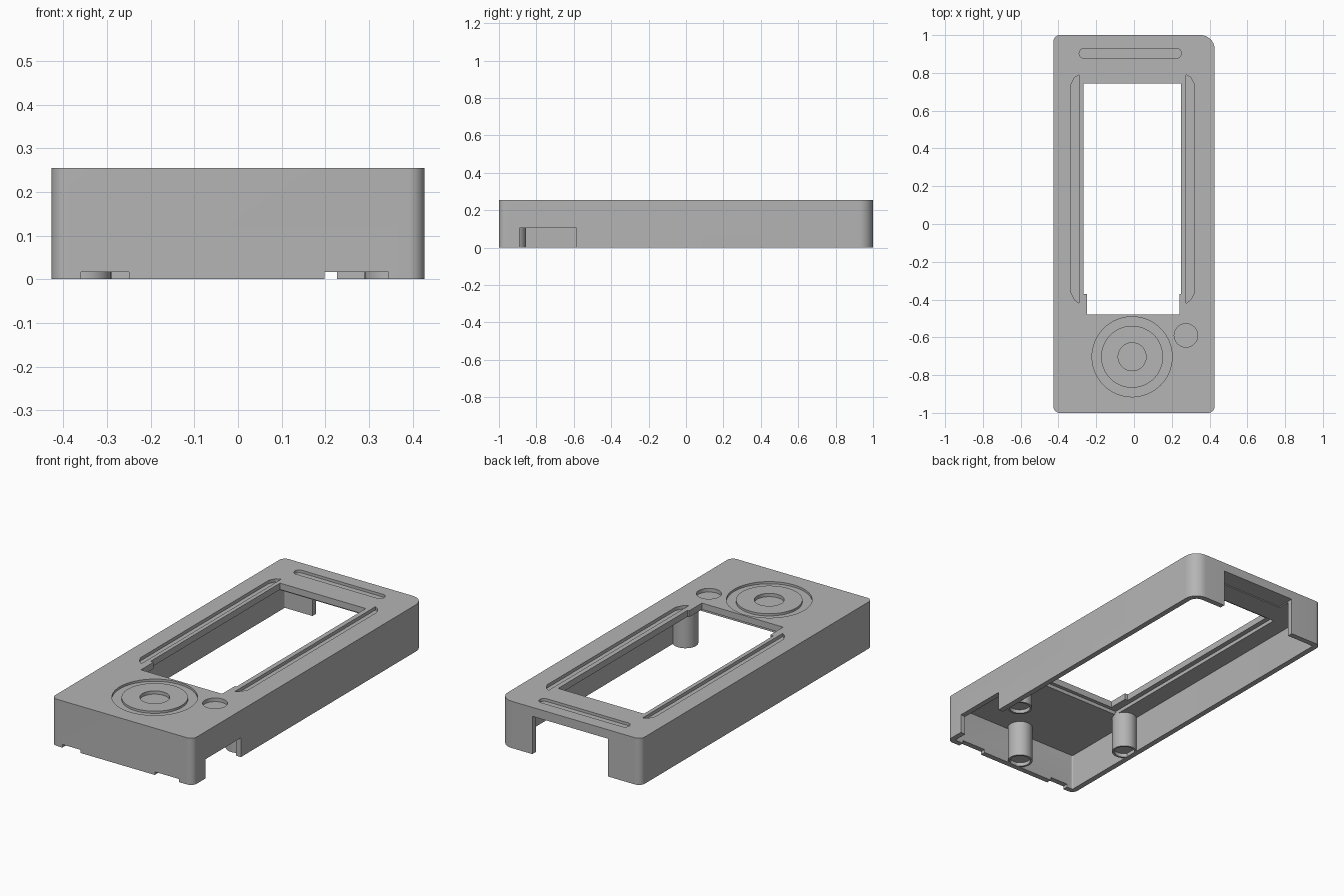
import bpy
import bmesh
from math import cos, sin, pi, radians

cube = bpy.data.objects.get("Cube")
if cube:
    bpy.data.objects.remove(cube, do_unlink=True)

grey = bpy.data.materials.new("matte grey")
grey.use_nodes = True
GREY = (0.46, 0.46, 0.46, 1)
grey.diffuse_color = GREY
grey.node_tree.nodes["Principled BSDF"].inputs["Base Color"].default_value = GREY


def prism(name, outline, z0, z1):
    """Upright solid from a counter-clockwise outline."""
    bm = bmesh.new()
    low = [bm.verts.new((x, y, z0)) for x, y in outline]
    high = [bm.verts.new((x, y, z1)) for x, y in outline]
    bm.faces.new(low[::-1])
    bm.faces.new(high)
    n = len(low)
    for i in range(n):
        j = (i + 1) % n
        bm.faces.new((low[i], low[j], high[j], high[i]))
    mesh = bpy.data.meshes.new(name)
    bm.to_mesh(mesh)
    bm.free()
    mesh.materials.append(grey)
    obj = bpy.data.objects.new(name, mesh)
    bpy.context.collection.objects.link(obj)
    return obj


def arc(cx, cy, r, start, sweep, steps):
    return [(cx + r * cos(start + sweep * i / steps),
             cy + r * sin(start + sweep * i / steps)) for i in range(steps + 1)]


def circle(cx, cy, r, steps=64):
    return arc(cx, cy, r, 0, 2 * pi, steps)[:-1]


def rounded(x0, x1, y0, y1, radii):
    """Rectangle with radii for the back +x, back -x, front -x, front +x corners."""
    a, b, c, d = radii
    return (arc(x1 - a, y1 - a, a, 0, pi / 2, 10) + arc(x0 + b, y1 - b, b, pi / 2, pi / 2, 10)
            + arc(x0 + c, y0 + c, c, pi, pi / 2, 10) + arc(x1 - d, y0 + d, d, 1.5 * pi, pi / 2, 10))


def box(x0, x1, y0, y1):
    return [(x0, y0), (x1, y0), (x1, y1), (x0, y1)]


def combine(target, tool, operation="DIFFERENCE"):
    mod = target.modifiers.new("shape", "BOOLEAN")
    mod.operation = operation
    mod.solver = "EXACT"
    mod.object = tool
    bpy.context.view_layer.objects.active = target
    bpy.ops.object.modifier_apply(modifier=mod.name)
    bpy.data.objects.remove(tool, do_unlink=True)


def cut(target, outline, z0, z1):
    combine(target, prism("cutter", outline, z0, z1))


def finish(obj):
    bpy.ops.object.select_all(action="DESELECT")
    obj.select_set(True)
    bpy.context.view_layer.objects.active = obj
    bpy.ops.object.shade_smooth_by_angle(angle=radians(30))


TOP, CEILING, WALL = 0.255, 0.2, 0.03
HALF = 0.427

# Hollow case, open underneath
case = prism("case", rounded(-HALF, HALF, -1, 1, (0.075, 0.035, 0.035, 0.035)), 0, TOP)
inner = HALF - WALL
cut(case, rounded(-inner, inner, -1 + WALL, 1 - WALL, (0.045, 0.008, 0.008, 0.008)), -0.1, CEILING)

# Screen window with a narrower front end, and its seat below
cut(case, [(-0.25, -0.48), (0.24, -0.48), (0.24, -0.37), (0.25, -0.37),
           (0.25, 0.745), (-0.268, 0.745), (-0.268, -0.37), (-0.25, -0.37)], 0.1, 0.4)
cut(case, box(-0.295, 0.28, -0.5, 0.775), 0.1, CEILING + 0.02)

# Wall openings: back, side, and two shallow front notches
cut(case, box(-0.23, 0.227, 0.9, 1.1), -0.1, CEILING + 0.006)
cut(case, box(0.36, 0.5, -0.89, -0.585), -0.1, 0.105)
for x0, x1 in ((-0.36, -0.25), (0.198, 0.345)):
    cut(case, box(x0, x1, -1.1, -0.95), -0.1, 0.017)

# Long side grooves with tapered ends
for side, shift in ((-1, 0), (1, 0.014)):
    groove = [(0.29, -0.42), (0.315, -0.4), (0.333, -0.365),
              (0.333, 0.74), (0.315, 0.775), (0.29, 0.79)]
    outline = [(side * (x - shift), y) for x, y in groove]
    cut(case, outline if side > 0 else outline[::-1], TOP - 0.018, 0.4)

# Slot near the back edge
cut(case, rounded(-0.29, 0.25, 0.877, 0.93, (0.026,) * 4), TOP - 0.015, 0.4)

# Control dial: ring groove around a disc with a sunken centre
DIAL = (-0.01, -0.703)
ring = prism("dial_ring_cutter", circle(*DIAL, 0.212), TOP - 0.012, 0.4)
cut(ring, circle(*DIAL, 0.164), 0, 0.5)
combine(case, ring)
cut(case, circle(*DIAL, 0.074), TOP - 0.018, 0.4)

# Sunken button
cut(case, circle(0.275, -0.59, 0.062), TOP - 0.02, 0.4)
finish(case)

# Screw posts with shallow sockets
for name, x, y in (("left_post", 0.354, -0.5), ("right_post", -0.354, -0.5),
                   ("front_post", 0, -0.92)):
    post = prism(name, circle(x, y, 0.064, 40), 0, CEILING + 0.01)
    cut(post, circle(x, y, 0.053, 40), -0.1, 0.02)
    finish(post)
